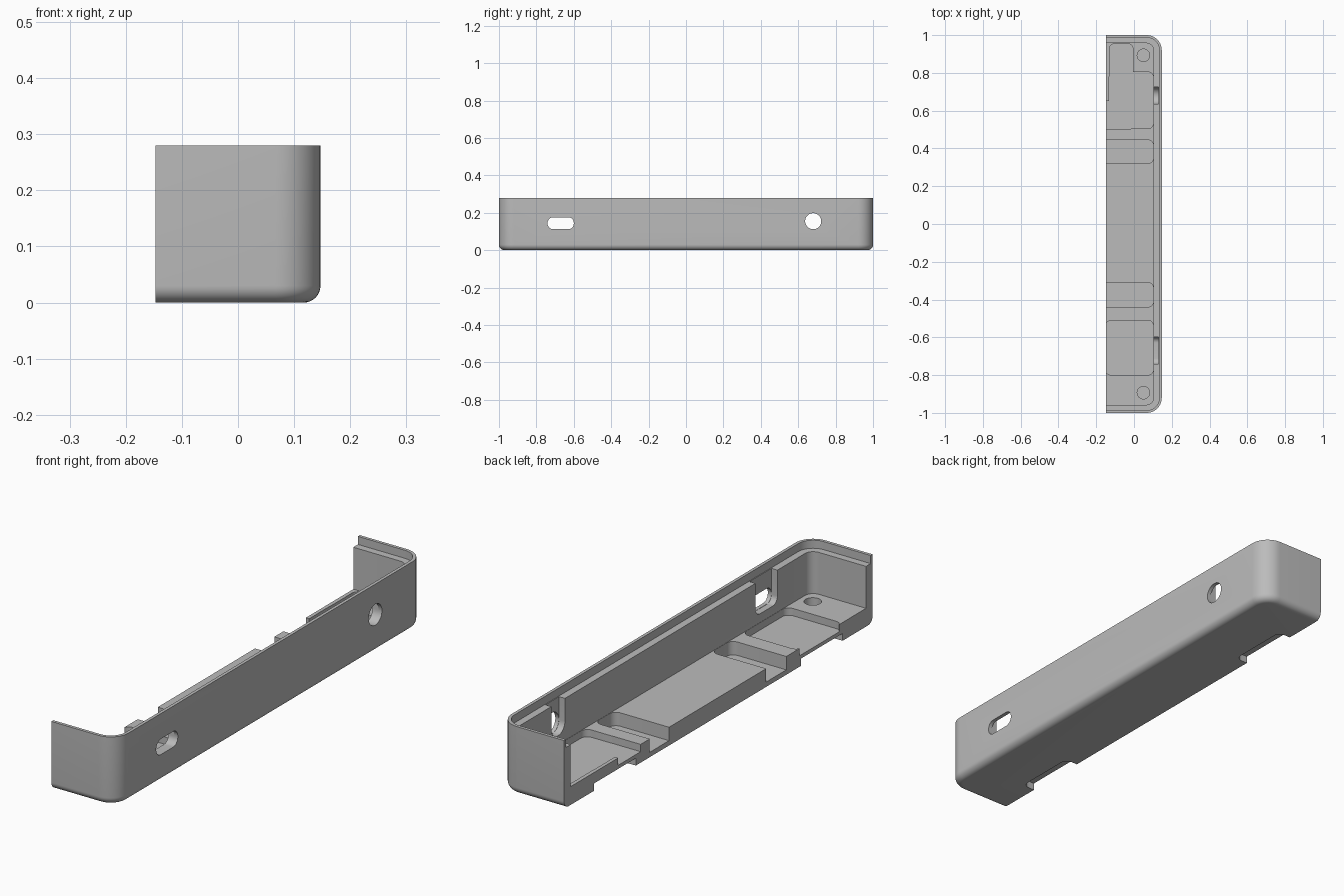
import bpy, bmesh, math
from mathutils import Vector

cube = bpy.data.objects.get("Cube")
if cube:
    bpy.data.objects.remove(cube, do_unlink=True)

HALF_X, HEIGHT = 0.147, 0.28
LIP, WALL = 0.013, 0.043
LEDGE_Z, FLOOR_Z, POCKET_Z, GROOVE_Z = 0.247, 0.075, 0.045, 0.02
FAR = -0.6          # shapes run past the open side, then get trimmed
ABOVE = 0.4

grey = bpy.data.materials.new("plain grey")
grey.use_nodes = True
colour = (0.5, 0.5, 0.5, 1)
grey.diffuse_color = colour
grey.node_tree.nodes["Principled BSDF"].inputs["Base Color"].default_value = colour


def rounded_rect(a0, a1, b0, b1, r, steps=10):
    """Counter-clockwise outline of a rounded rectangle."""
    corners = [(a1 - r, b1 - r), (a0 + r, b1 - r), (a0 + r, b0 + r), (a1 - r, b0 + r)]
    points = []
    for q, (a, b) in enumerate(corners):
        for i in range(steps + 1):
            t = (q + i / steps) * math.pi / 2
            points.append((a + r * math.cos(t), b + r * math.sin(t)))
    return points


def loft(name, loops):
    """Closed solid through a list of matching loops of 3D points."""
    bm = bmesh.new()
    rings = [[bm.verts.new(p) for p in loop] for loop in loops]
    n = len(rings[0])
    for low, high in zip(rings, rings[1:]):
        for i in range(n):
            j = (i + 1) % n
            bm.faces.new((low[i], low[j], high[j], high[i]))
    bm.faces.new(rings[0][::-1])
    bm.faces.new(rings[-1])
    bmesh.ops.recalc_face_normals(bm, faces=bm.faces)
    mesh = bpy.data.meshes.new(name)
    bm.to_mesh(mesh)
    bm.free()
    mesh.materials.append(grey)
    obj = bpy.data.objects.new(name, mesh)
    bpy.context.collection.objects.link(obj)
    return obj


def upright(name, x0, x1, y0, y1, z0, z1, r):
    """Rounded block standing along z."""
    outline = rounded_rect(x0, x1, y0, y1, r)
    return loft(name, [[Vector((a, b, z)) for a, b in outline] for z in (z0, z1)])


def sideways(name, x0, x1, y0, y1, z0, z1, r):
    """Rounded block lying along x."""
    outline = rounded_rect(y0, y1, z0, z1, r)
    return loft(name, [[Vector((x, a, b)) for a, b in outline] for x in (x0, x1)])


def cut(target, cutter):
    cutter.hide_render = True
    mod = target.modifiers.new("cut", 'BOOLEAN')
    mod.operation, mod.solver, mod.object = 'DIFFERENCE', 'EXACT', cutter
    bpy.context.view_layer.objects.active = target
    bpy.ops.object.modifier_apply(modifier=mod.name)
    bpy.data.objects.remove(cutter, do_unlink=True)


# Outer shell with a rounded lower edge
fillet, corner, steps = 0.03, 0.08, 8
loops = []
for i in range(steps + 1):
    t = i / steps * math.pi / 2
    d = fillet * (1 - math.sin(t))
    z = fillet * (1 - math.cos(t))
    loops.append([Vector((a, b, z)) for a, b in
                  rounded_rect(FAR + d, HALF_X - d, d - 1, 1 - d, corner - d)])
loops.append([Vector((p.x, p.y, HEIGHT)) for p in loops[-1]])
shell = loft("enclosure_half", loops)

# Stepped rim and main cavity
for name, inset, z in (("rim_cut", LIP, LEDGE_Z), ("cavity_cut", WALL, FLOOR_Z)):
    cut(shell, upright(name, FAR + inset, HALF_X - inset, inset - 1, 1 - inset,
                       z, ABOVE, corner - inset))

# Floor grooves and the front pocket
inner = HALF_X - WALL - 0.001
mid_z = 0.15
for y0, y1, z in ((0.32, 0.445, GROOVE_Z), (-0.44, -0.31, GROOVE_Z)):
    cut(shell, upright("groove_cut", FAR, inner, y0, y1, z, mid_z, 0.03))
cut(shell, upright("front_pocket_cut", -0.15, inner, -0.80, -0.51, POCKET_Z, mid_z, 0.03))

# Back pocket: a wide part, a tongue to the end wall, and an opening at the side
cut(shell, upright("back_pocket_cut", -0.132, inner, 0.505, 0.805, POCKET_Z, mid_z, 0.03))
cut(shell, upright("back_tongue_cut", -0.131, -0.005, 0.6, 0.955, POCKET_Z, mid_z, 0.03))
cut(shell, upright("back_opening_cut", FAR, 0, 0.504, 0.65, POCKET_Z, mid_z, 0.02))

# Screw sockets and underside finger recesses
for side in (-1, 1):
    y = side * 0.893
    cut(shell, upright("socket_cut", 0.017, 0.083, y - 0.033, y + 0.033, 0.03, mid_z, 0.0329))
    y = side * 0.67
    cut(shell, upright("recess_cut", FAR, -0.09, y - 0.135, y + 0.135, -0.1, 0.03, 0.03))

# Side ports, each with an open-topped slot in the thick inner wall
port_wall = HALF_X - 0.016
for y0, y1, z0, z1, r in ((-0.74, -0.60, 0.112, 0.176, 0.03),
                          (0.637, 0.723, 0.112, 0.198, 0.0429)):
    cut(shell, sideways("port_cut", 0.08, 0.3, y0, y1, z0, z1, r))
    cut(shell, sideways("port_slot_cut", 0.081, port_wall, y0 - 0.001, y1 + 0.001,
                        z0 - 0.001, ABOVE, r))

# Trim the open side flat
cut(shell, upright("side_trim", -1, -HALF_X, -1.5, 1.5, -0.5, 0.6, 0.01))

bpy.ops.object.select_all(action='DESELECT')
shell.select_set(True)
bpy.context.view_layer.objects.active = shell
bpy.ops.object.shade_smooth_by_angle(angle=math.radians(30))
